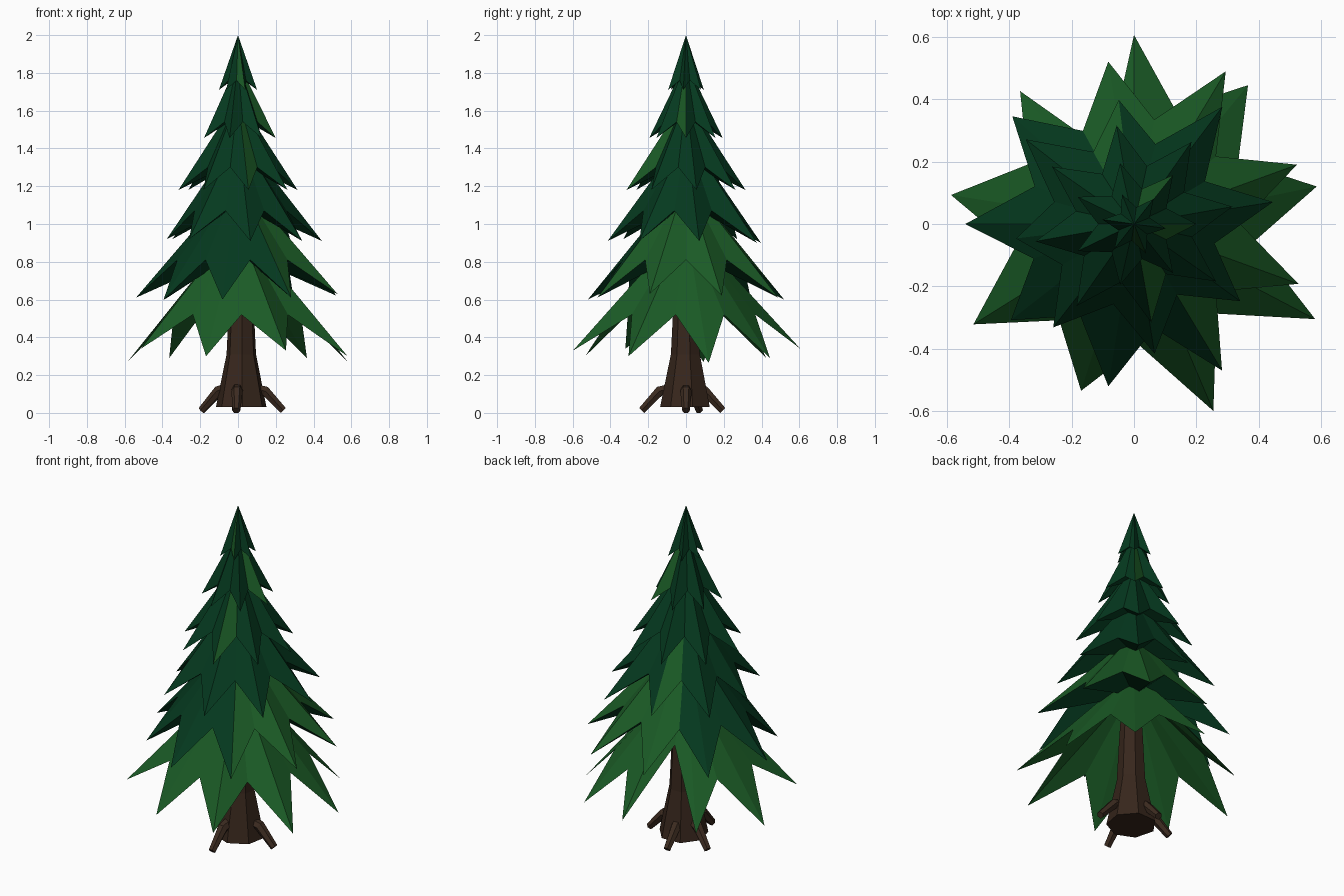
import bpy, bmesh, math
from mathutils import Vector

if "Cube" in bpy.data.objects:
    bpy.data.objects.remove(bpy.data.objects["Cube"])


def material(name, rgb):
    m = bpy.data.materials.new(name)
    m.diffuse_color = (*rgb, 1)
    m.use_nodes = True
    m.node_tree.nodes["Principled BSDF"].inputs["Base Color"].default_value = m.diffuse_color
    return m


DARK = material("dark green", (0.0015, 0.041, 0.0135))
LIGHT = material("light green", (0.0105, 0.104, 0.019))
BROWN = material("bark brown", (0.038, 0.0195, 0.0115))
ROOT = material("root brown", (0.046, 0.0245, 0.0145))


def finish(name, bm, mats):
    me = bpy.data.meshes.new(name)
    bmesh.ops.recalc_face_normals(bm, faces=bm.faces)
    bm.to_mesh(me)
    bm.free()
    for m in mats:
        me.materials.append(m)
    ob = bpy.data.objects.new(name, me)
    bpy.context.collection.objects.link(ob)
    return ob


def polar(deg, r, z):
    a = math.radians(deg)
    return Vector((r * math.cos(a), r * math.sin(a), z))


def branch_tier(name, apex_z, tips, notch_r, notch_z, is_light, gap=None,
                hollow=0.1, light_below=False):
    """Star-shaped cone with a hollow underside.
    tips: (angle, radius, height); is_light(angle) picks the face colour."""
    bm = bmesh.new()
    apex = bm.verts.new((0, 0, apex_z))
    hub = bm.verts.new((0, 0, notch_z + hollow * (apex_z - notch_z)))
    ring = []
    for i, t in enumerate(tips):
        step = (tips[(i + 1) % len(tips)][0] - t[0]) % 360
        mid = t[0] + step / 2
        r, z = notch_r, notch_z
        if gap and abs((mid - gap + 180) % 360 - 180) < 15:   # deep split
            r, z = notch_r * 0.62, notch_z + 0.15
        ring.append((bm.verts.new(polar(*t)), t[0] + step / 4))
        ring.append((bm.verts.new(polar(mid, r, z)), mid + step / 4))
    for i, (v, ang) in enumerate(ring):
        w = ring[(i + 1) % len(ring)][0]
        top = bm.faces.new((apex, v, w))
        top.material_index = int(is_light((ang + 180) % 360 - 180))
        below = bm.faces.new((hub, w, v))
        below.material_index = int(light_below)
    return finish(name, bm, [DARK, LIGHT])


def even(n, start, r, z):
    return [(start + i * 360 / n, r, z) for i in range(n)]


# Branch tiers, bottom to top
tier1 = [(11.6, .597, .265), (50.6, .575, .29), (90, .605, .34), (130.6, .56, .29),
         (171, .593, .27), (212, .606, .34), (252.4, .56, .30), (293, .65, .33),
         (332.3, .655, .30)]
branch_tier("lowest_branches", 1.0, tier1, .39, .52, lambda a: True, gap=110,
            hollow=.8, light_below=True)

tier2 = [(20, .555, .62), (59, .57, .61), (99, .526, .60), (138.5, .52, .60),
         (180, .54, .61), (218, .50, .60), (261, .526, .60), (301, .547, .61),
         (340, .56, .63)]
branch_tier("lower_branches", 1.24, tier2, .34, .81, lambda a: -50 < a < 120)

tier3 = [(9, .45, .91), (53, .47, .90), (97, .40, .90), (142, .44, .92),
         (187, .38, .92), (232, .42, .92), (279, .42, .91), (324, .42, .91)]
branch_tier("middle_branches", 1.48, tier3, .265, 1.07, lambda a: 97 < a < 119)

branch_tier("upper_middle_branches", 1.67, even(8, 10, .32, 1.18), .19, 1.30,
            lambda a: -80 < a < -57)
branch_tier("upper_branches", 1.86, even(7, 0, .20, 1.455), .115, 1.54,
            lambda a: -26 < a < 0 or 51 < a < 77)
branch_tier("top_branches", 2.0, even(6, -8, .102, 1.71), .054, 1.76,
            lambda a: -98 < a < -68)


def loft(bm, rings):
    """Joins equal-length rings of points and caps both ends."""
    rows = [[bm.verts.new(p) for p in r] for r in rings]
    n = len(rows[0])
    for a, b in zip(rows, rows[1:]):
        for i in range(n):
            j = (i + 1) % n
            bm.faces.new((a[i], a[j], b[j], b[i]))
    bm.faces.new(rows[0][::-1])
    bm.faces.new(rows[-1])


# Flared trunk
bm = bmesh.new()
offset = Vector((0.018, 0, 0))
loft(bm, [[polar(k * 360 / 7 + 15, r, z) + offset for k in range(7)]
          for r, z in ((.137, .032), (.115, .14), (.08, .31), (.068, .55), (.05, .85))])
finish("trunk", bm, [BROWN])

# Bent roots reaching to the ground
for n, (ang, reach) in enumerate(((0, .24), (93, .195), (160, .205), (268, .235))):
    bm = bmesh.new()
    path = [polar(ang, .05, .135), polar(ang, reach - .095, .115), polar(ang, reach, .022)]
    side = polar(ang + 90, 1, 0)
    rings = []
    for p, r, tilt in zip(path, (.03, .03, .021), (85, 60, 45)):
        up = polar(ang, math.cos(math.radians(tilt)), math.sin(math.radians(tilt)))
        rings.append([p + r * (math.cos(k * math.pi / 3) * side
                               + math.sin(k * math.pi / 3) * up) for k in range(6)])
    lowest = min(p.z for p in rings[-1])
    for p in rings[-1]:
        p.z -= lowest
    loft(bm, rings)
    finish(f"root_{n + 1}", bm, [ROOT])
